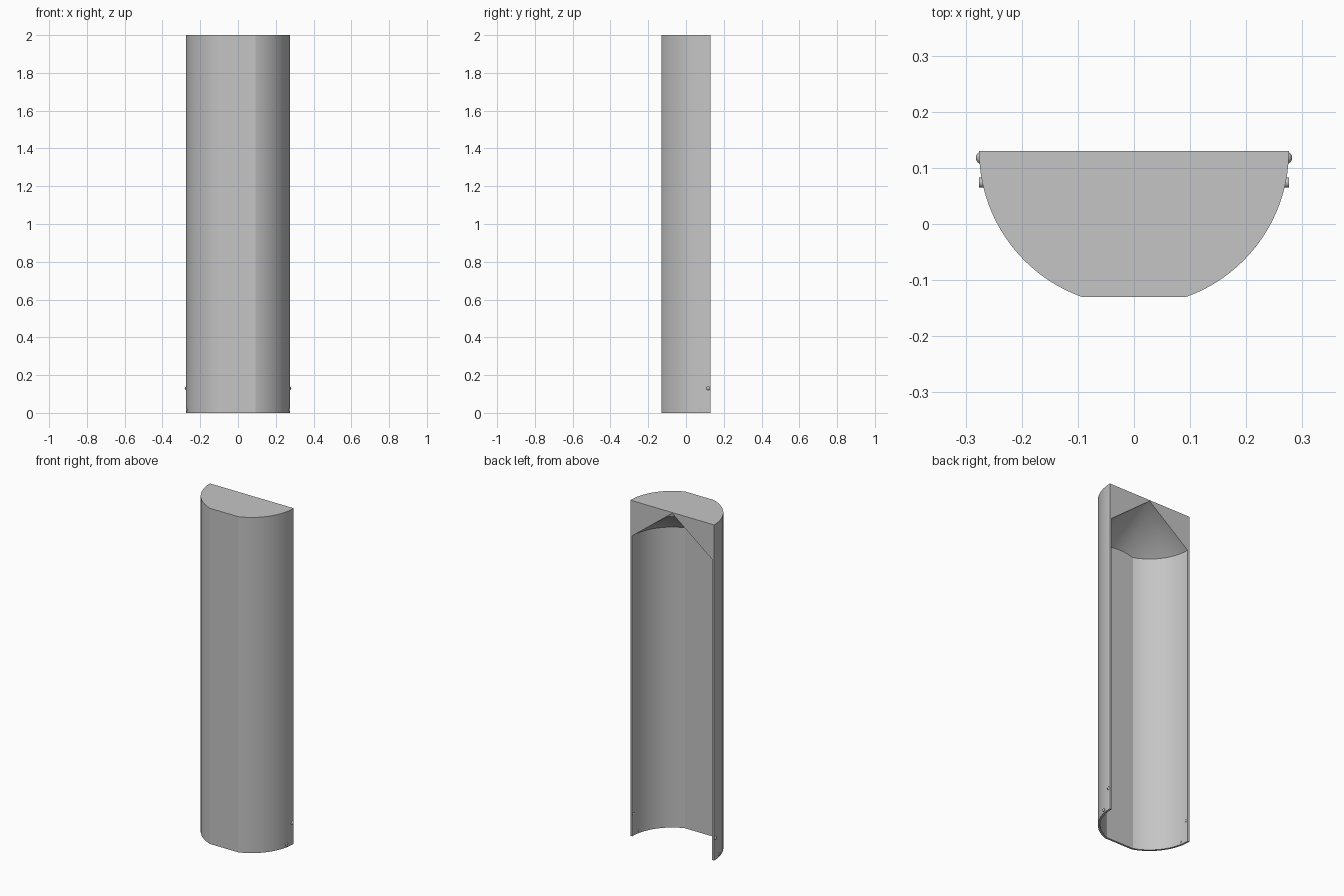
import bpy
import bmesh
import math
from mathutils import Matrix, Vector

cube = bpy.data.objects.get("Cube")
if cube:
    bpy.data.objects.remove(cube, do_unlink=True)

RADIUS, BACK, FRONT, HEIGHT = 0.276, 0.13, -0.13, 2.0
WALL = 0.012
CONE_BASE, APEX = 1.79, 1.995
SEGMENTS = 128

grey = bpy.data.materials.new("light_grey")
grey.use_nodes = True
colour = (0.56, 0.56, 0.56, 1)
grey.diffuse_color = colour
grey.node_tree.nodes["Principled BSDF"].inputs["Base Color"].default_value = colour


def make_object(name, bm):
    bmesh.ops.recalc_face_normals(bm, faces=bm.faces)
    mesh = bpy.data.meshes.new(name)
    bm.to_mesh(mesh)
    bm.free()
    mesh.materials.append(grey)
    obj = bpy.data.objects.new(name, mesh)
    bpy.context.collection.objects.link(obj)
    return obj


def smooth(obj, degrees):
    bpy.ops.object.select_all(action='DESELECT')
    obj.select_set(True)
    bpy.context.view_layer.objects.active = obj
    bpy.ops.object.shade_smooth_by_angle(angle=math.radians(degrees))


def trim_front(bm, y):
    # Slice the round body flat at the front and close the cut
    cut = bmesh.ops.bisect_plane(
        bm, geom=bm.verts[:] + bm.edges[:] + bm.faces[:], dist=1e-6,
        plane_co=(0, y, 0), plane_no=(0, -1, 0), clear_outer=True)
    edges = [e for e in cut["geom_cut"] if isinstance(e, bmesh.types.BMEdge)]
    bmesh.ops.contextual_create(bm, geom=edges)


# Half-round shell with a flattened front
half_flat = math.acos((BACK - FRONT) / RADIUS)
left_end, right_start = 1.5 * math.pi - half_flat, 1.5 * math.pi + half_flat
steps = 48
angles = [math.pi + (left_end - math.pi) * i / steps for i in range(steps + 1)]
angles += [right_start + (2 * math.pi - right_start) * i / steps for i in range(steps + 1)]
bm = bmesh.new()
outline = [bm.verts.new((RADIUS * math.cos(a), BACK + RADIUS * math.sin(a), 0)) for a in angles]
base = bm.faces.new(outline)
raised = bmesh.ops.extrude_face_region(bm, geom=[base], use_keep_orig=True)["geom"]
top = [v for v in raised if isinstance(v, bmesh.types.BMVert)]
bmesh.ops.translate(bm, verts=top, vec=(0, 0, HEIGHT))
shell = make_object("half_round_shell", bm)

# Hollow with a conical ceiling, open at the back and bottom
bm = bmesh.new()
bottom = -0.1
depth = CONE_BASE - bottom
bmesh.ops.create_cone(
    bm, cap_ends=True, segments=SEGMENTS, radius1=RADIUS - WALL, radius2=RADIUS - WALL,
    depth=depth, matrix=Matrix.Translation((0, BACK, bottom + depth / 2)))
bm.normal_update()
ceiling = max(bm.faces, key=lambda f: f.calc_center_median().z)
tip = bmesh.ops.poke(bm, faces=[ceiling])["verts"][0]
tip.co = Vector((0, BACK, APEX))
trim_front(bm, FRONT + WALL)
cutter = make_object("hollow_cutter", bm)
cutter.hide_render = True

hollow = shell.modifiers.new("hollow", 'BOOLEAN')
hollow.operation = 'DIFFERENCE'
hollow.solver = 'EXACT'
hollow.object = cutter
bpy.context.view_layer.objects.active = shell
bpy.ops.object.modifier_apply(modifier=hollow.name)
bpy.data.objects.remove(cutter, do_unlink=True)
smooth(shell, 15)

# Small round studs and pins near the foot of each side
for side, x in (("left", 1), ("right", -1)):
    bm = bmesh.new()
    bmesh.ops.create_uvsphere(bm, u_segments=24, v_segments=16, radius=0.011,
                              matrix=Matrix.Translation((x * 0.271, 0.118, 0.13)))
    smooth(make_object(side + "_stud", bm), 40)

    bm = bmesh.new()
    turn = Matrix.Rotation(math.pi / 2, 4, 'Y')
    bmesh.ops.create_cone(bm, cap_ends=True, segments=24, radius1=0.009, radius2=0.009,
                          depth=0.018, matrix=Matrix.Translation((x * 0.267, 0.074, 0.016)) @ turn)
    smooth(make_object(side + "_pin", bm), 40)
